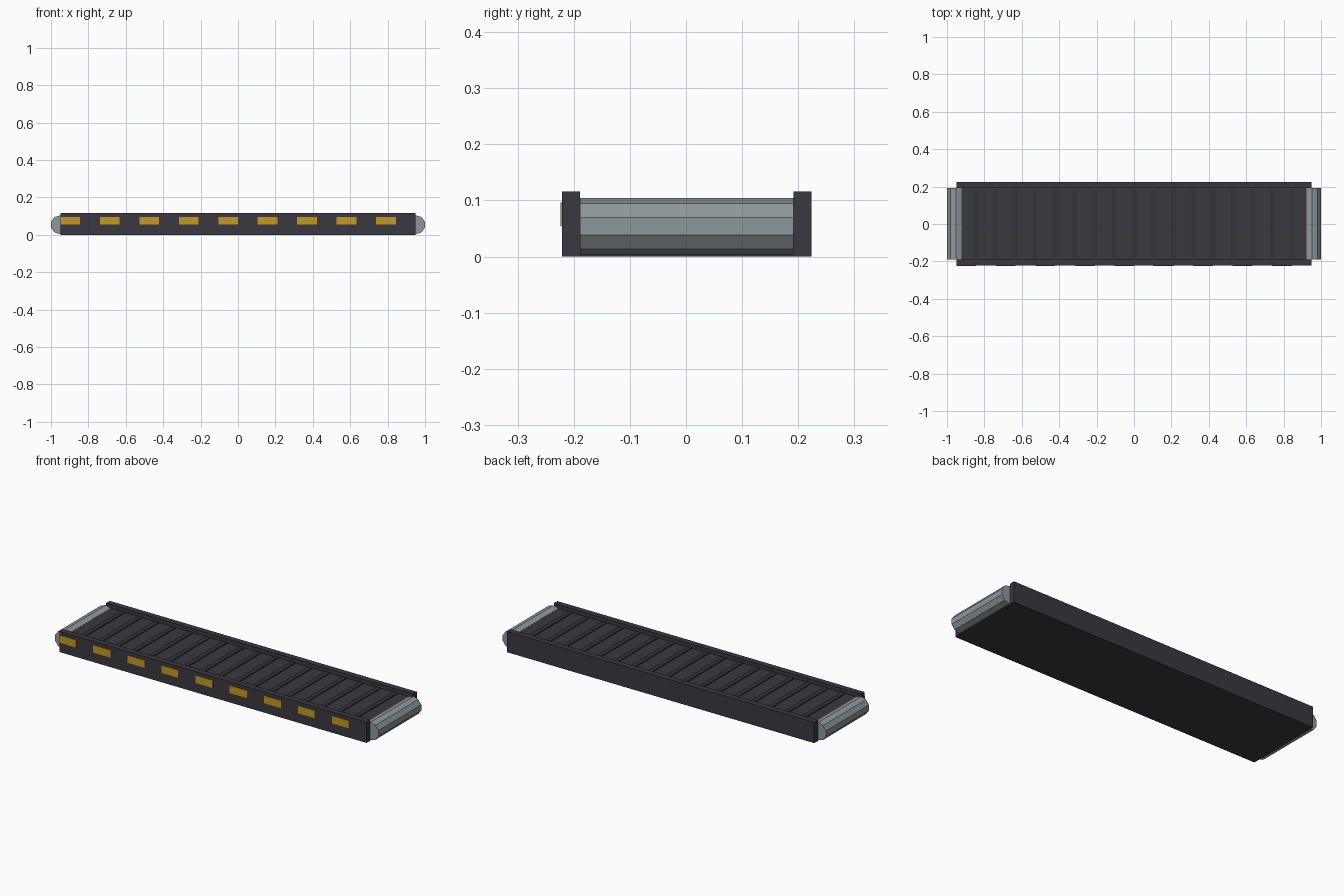
import bpy
import math

cube = bpy.data.objects.get("Cube")
if cube:
    bpy.data.objects.remove(cube, do_unlink=True)


def material(name, colour):
    mat = bpy.data.materials.new(name)
    mat.use_nodes = True
    rgba = (*colour, 1.0)
    mat.diffuse_color = rgba
    mat.node_tree.nodes["Principled BSDF"].inputs["Base Color"].default_value = rgba
    return mat


frame_dark = material("dark frame", (0.042, 0.040, 0.050))
belt_dark = material("dark belt", (0.042, 0.040, 0.048))
rib_dark = material("darker rib", (0.034, 0.032, 0.039))
steel = material("grey steel", (0.27, 0.31, 0.33))
amber = material("amber marking", (0.56, 0.32, 0.016))


def box(name, x, y, z, mat):
    """Box from (low, high) ranges along each axis."""
    centre = [(a + b) / 2 for a, b in (x, y, z)]
    bpy.ops.mesh.primitive_cube_add(size=1, location=centre)
    obj = bpy.context.object
    obj.name = name
    obj.scale = [b - a for a, b in (x, y, z)]
    bpy.ops.object.transform_apply(location=False, rotation=False, scale=True)
    obj.data.materials.append(mat)
    return obj


HALF = 0.95        # half length of the frame
MID = 0.0015       # centre line in y
INNER = 0.19       # half width of the belt
OUTER = 0.2225     # half width of the frame
BELT_TOP = 0.094

# Belt bed between the rails
box("belt_bed", (-HALF, HALF), (MID - INNER, MID + INNER), (0, BELT_TOP), belt_dark)

# Side rails
box("front_rail", (-HALF, HALF), (MID - OUTER, MID - INNER), (0, 0.116), frame_dark)
box("back_rail", (-HALF, HALF), (MID + INNER, MID + OUTER), (0, 0.116), frame_dark)

# Cross ribs on the belt
count = 18
pitch = 2 * HALF / count
for i in range(1, count):
    x = -HALF + i * pitch
    box(f"belt_rib_{i}", (x - 0.013, x + 0.013),
        (MID - 0.185, MID + 0.185), (BELT_TOP - 0.01, BELT_TOP + 0.005), rib_dark)

# Ten-sided end rollers with a corner straight up
for name, side in (("left_roller", 1), ("right_roller", -1)):
    bpy.ops.mesh.primitive_cylinder_add(
        vertices=10, radius=0.05, depth=2 * INNER,
        location=(side * 0.9525, MID, 0.054), rotation=(math.pi / 2, 0, 0))
    roller = bpy.context.object
    roller.name = name
    roller.data.materials.append(steel)

# Painted dashes along the front rail
dashes = 9
step = 2 * HALF / dashes
front = MID - OUTER
for i in range(dashes):
    x = -HALF + i * step
    box(f"front_dash_{i + 1}", (x, x + step / 2),
        (front - 0.003, front + 0.002), (0.054, 0.096), amber)
